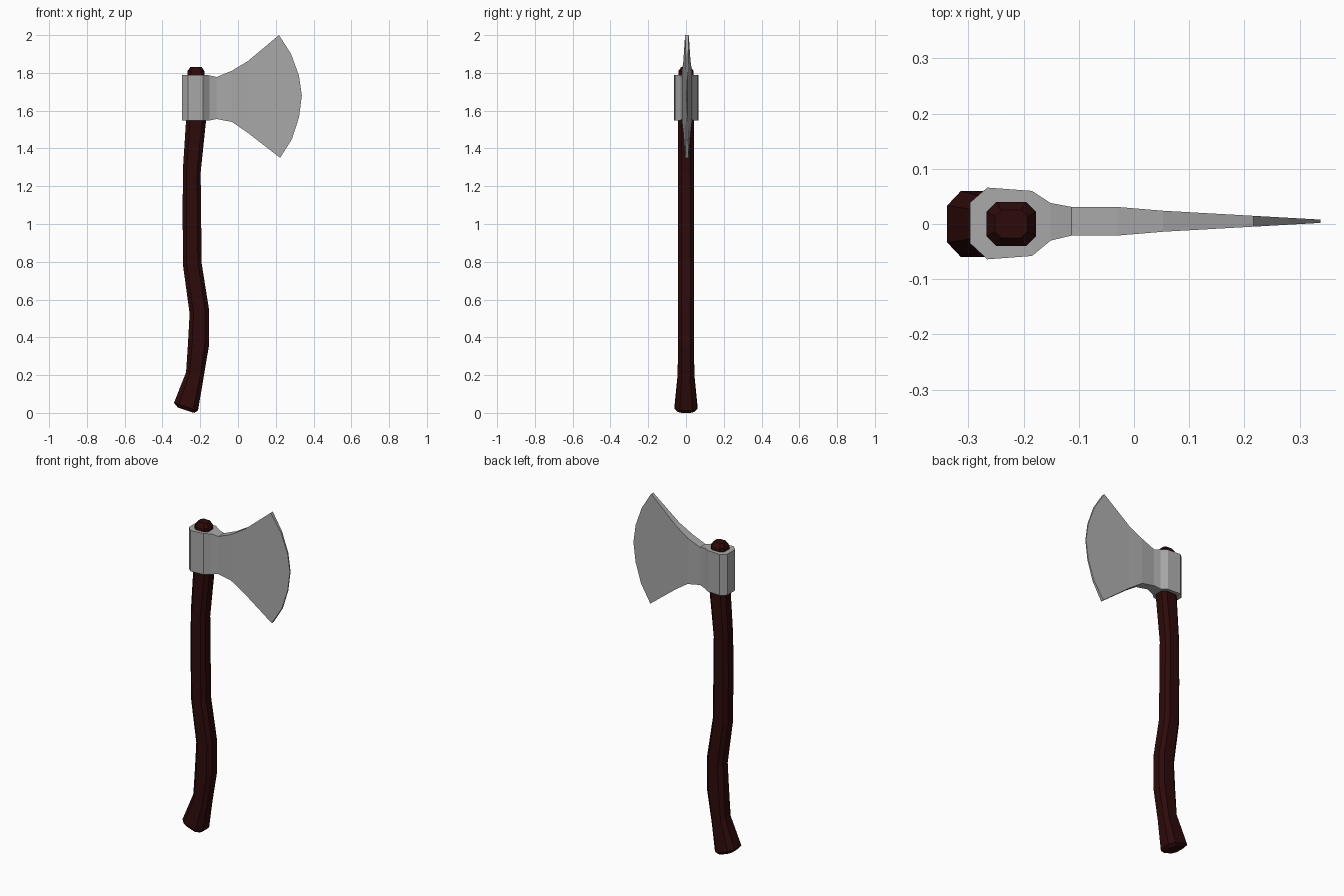
import bpy, bmesh


def finish(bm, name, color):
    bmesh.ops.recalc_face_normals(bm, faces=bm.faces)
    mesh = bpy.data.meshes.new(name)
    bm.to_mesh(mesh)
    bm.free()
    obj = bpy.data.objects.new(name, mesh)
    bpy.context.collection.objects.link(obj)
    mat = bpy.data.materials.new(name + "_colour")
    mat.diffuse_color = color
    mesh.materials.append(mat)
    return obj


def loft(bm, rings):
    """Skin consecutive closed rings with quads."""
    for a, b in zip(rings, rings[1:]):
        n = len(a)
        for i in range(n):
            j = (i + 1) % n
            bm.faces.new((a[i], a[j], b[j], b[i]))


# Handle: chamfered octagon swept up a curved grip
# each section: left x, left z, right x, right z, half depth
sections = [
    (-0.318, 0.028, -0.232, 0.000, 0.045),
    (-0.339, 0.053, -0.212, 0.012, 0.060),
    (-0.275, 0.215, -0.185, 0.170, 0.044),
    (-0.265, 0.365, -0.154, 0.355, 0.043),
    (-0.256, 0.525, -0.153, 0.545, 0.043),
    (-0.291, 0.780, -0.193, 0.795, 0.043),
    (-0.293, 1.030, -0.195, 1.030, 0.043),
    (-0.292, 1.285, -0.198, 1.270, 0.043),
    (-0.275, 1.550, -0.170, 1.540, 0.043),
    (-0.267, 1.810, -0.178, 1.810, 0.040),
    (-0.252, 1.832, -0.193, 1.832, 0.025),
]
# octagon as (fraction across, fraction of half depth)
octagon = [(0, -0.55), (0.2, -1), (0.8, -1), (1, -0.55),
           (1, 0.55), (0.8, 1), (0.2, 1), (0, 0.55)]
bm = bmesh.new()
rings = [[bm.verts.new((lx + (rx - lx) * u, d * v, lz + (rz - lz) * u))
          for u, v in octagon] for lx, lz, rx, rz, d in sections]
loft(bm, rings)
bm.faces.new(rings[0])
bm.faces.new(rings[-1])
finish(bm, "handle", (0.027, 0.003, 0.003, 1))

# Axe head: rectangular sections from the poll through the eye to the cheek
# each station: x, bottom z, top z, half thickness, centre y
stations = [
    (-0.297, 1.548, 1.790, 0.037, 0.002),
    (-0.266, 1.548, 1.790, 0.065, 0.001),
    (-0.185, 1.548, 1.790, 0.059, 0.001),
    (-0.151, 1.548, 1.787, 0.034, 0.004),
    (-0.113, 1.556, 1.778, 0.026, 0.005),
    (-0.031, 1.540, 1.812, 0.026, 0.005),
    (0.053, 1.482, 1.863, 0.019, 0.005),
]
# curved cutting edge from the lower tip to the upper tip
edge = [(0.223, 1.350), (0.286, 1.450), (0.323, 1.565), (0.338, 1.680),
        (0.323, 1.785), (0.281, 1.900), (0.217, 2.000)]
bm = bmesh.new()
rings = [[bm.verts.new((x, y + s * h, z)) for s, z in
          ((-1, lo), (-1, hi), (1, hi), (1, lo))] for x, lo, hi, h, y in stations]
loft(bm, rings)
bm.faces.new(rings[0])

# Blade: flat cheeks tapering to the edge
front, back = [
    [bm.verts.new((x, 0.005 + s * (0.019 - 0.016 * (x - 0.053) / 0.285), z))
     for x, z in edge] for s in (-1, 1)]
f_lo, f_hi, b_hi, b_lo = rings[-1]
bm.faces.new([f_hi, f_lo] + front)
bm.faces.new([b_hi, b_lo] + back)
bm.faces.new((f_lo, front[0], back[0], b_lo))
bm.faces.new((f_hi, front[-1], back[-1], b_hi))
for i in range(len(edge) - 1):
    bm.faces.new((front[i], front[i + 1], back[i + 1], back[i]))
finish(bm, "axe_head", (0.4, 0.4, 0.4, 1))
